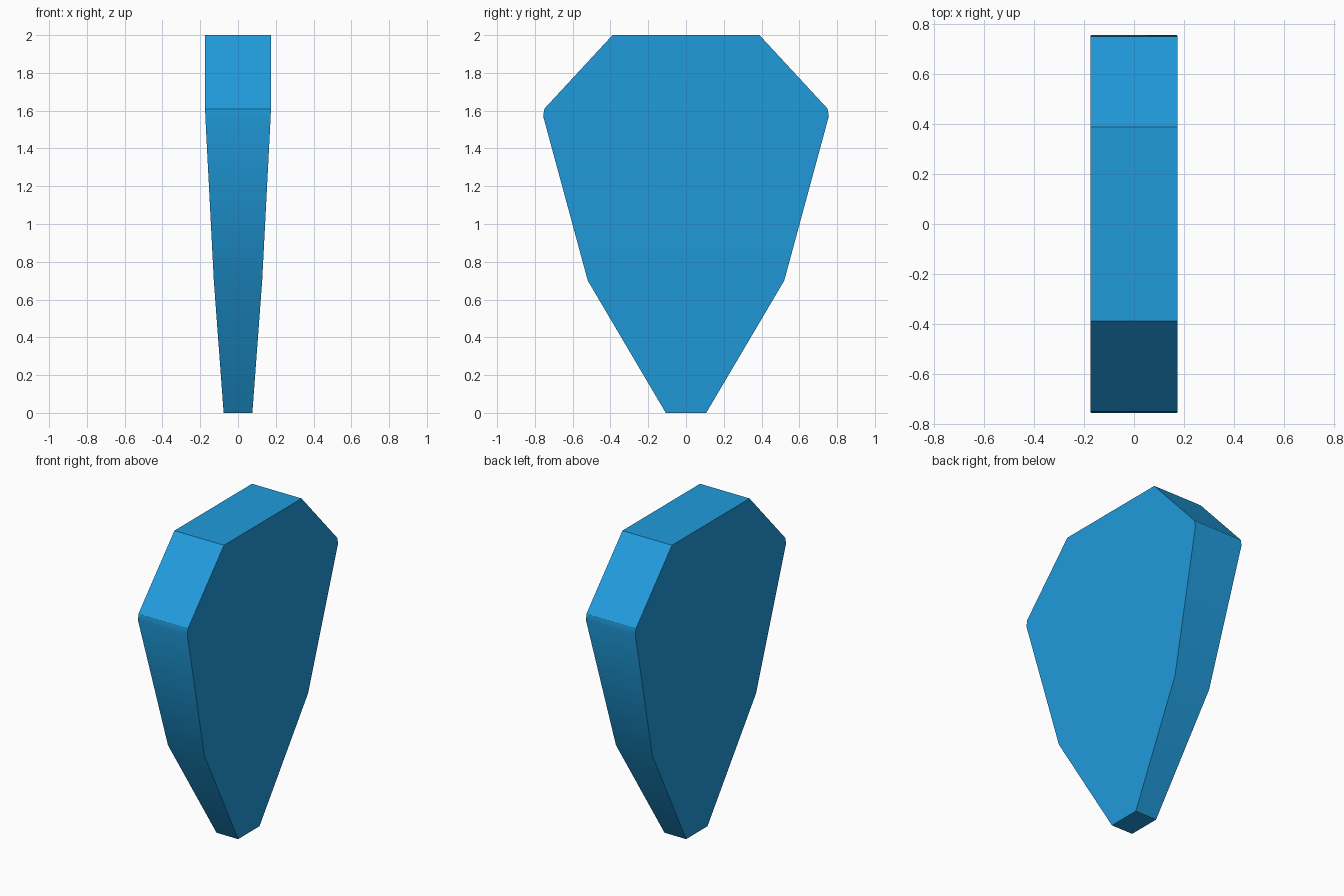
import bpy, bmesh, math

if "Cube" in bpy.data.objects:
    bpy.data.objects.remove(bpy.data.objects["Cube"])

# Cross-section levels: height, half thickness (x), half width (y)
LEVELS = [
    (0.00, 0.076, 0.107),
    (0.70, 0.128, 0.520),
    (1.57, 0.173, 0.756),
    (1.61, 0.174, 0.750),
    (2.00, 0.174, 0.389),
]

# Tapered blade: rectangular rings, bridged and capped
bm = bmesh.new()
rings = [[bm.verts.new((sx * x, sy * y, z))
          for sx, sy in ((-1, -1), (1, -1), (1, 1), (-1, 1))]
         for z, x, y in LEVELS]
for low, high in zip(rings, rings[1:]):
    for i in range(4):
        j = (i + 1) % 4
        bm.faces.new((low[i], low[j], high[j], high[i]))
bm.faces.new(rings[0][::-1])
bm.faces.new(rings[-1])
bmesh.ops.recalc_face_normals(bm, faces=bm.faces)

mesh = bpy.data.meshes.new("tapered_blade")
bm.to_mesh(mesh)
bm.free()
blade = bpy.data.objects.new("tapered_blade", mesh)
bpy.context.collection.objects.link(blade)

# Blue finish
blue = bpy.data.materials.new("blue")
blue.diffuse_color = (0.015, 0.33, 0.72, 1)
blue.use_nodes = True
blue.node_tree.nodes["Principled BSDF"].inputs["Base Color"].default_value = blue.diffuse_color
mesh.materials.append(blue)

# Soft shading along the sides, crisp corners
bpy.context.view_layer.objects.active = blade
blade.select_set(True)
bpy.ops.object.shade_smooth_by_angle(angle=math.radians(30))
